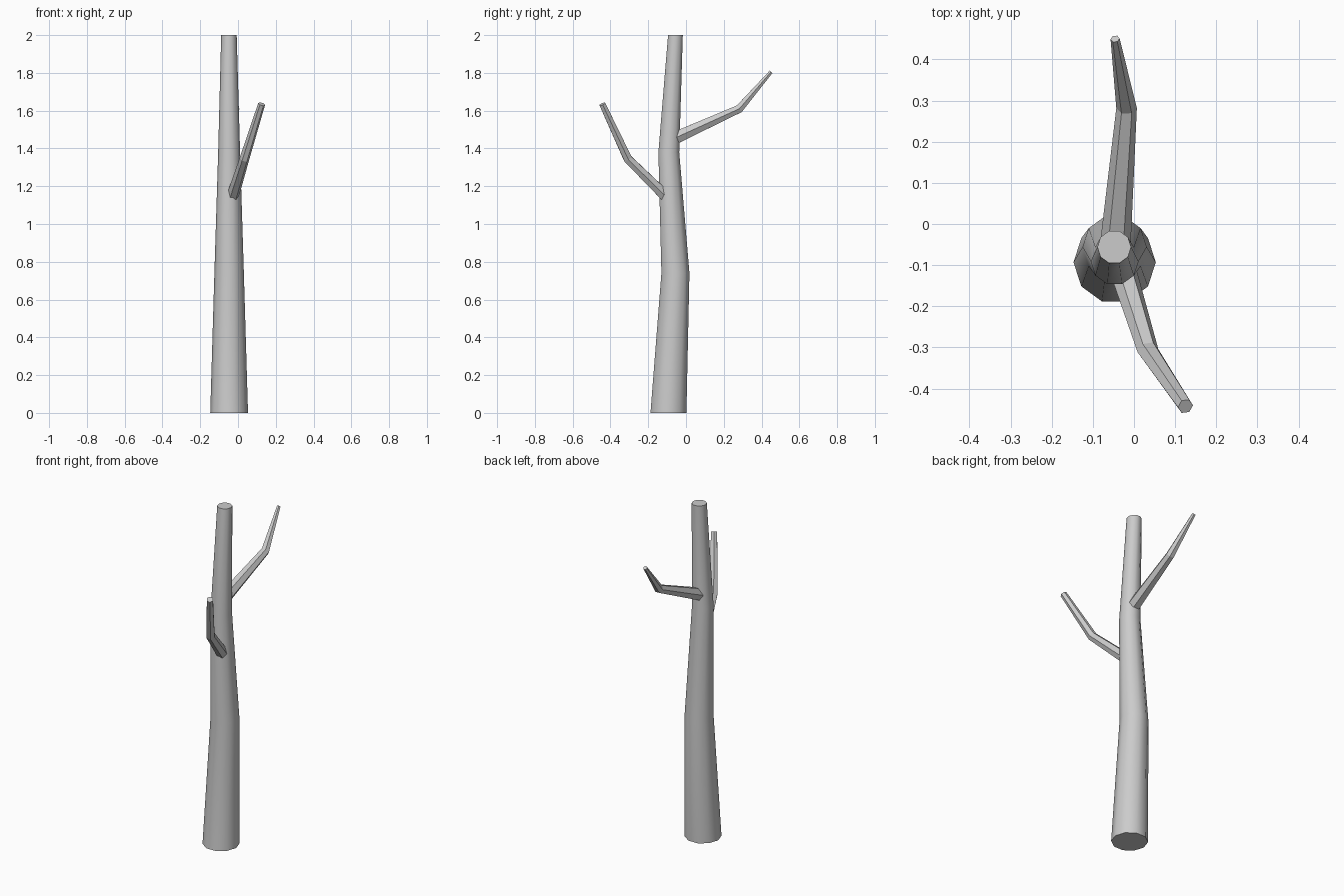
import bpy, bmesh, math
from mathutils import Vector

if "Cube" in bpy.data.objects:
    bpy.data.objects.remove(bpy.data.objects["Cube"])


def limb(name, path, radii, sides, smooth_angle=None, level=False, turn=0.0):
    """Tapered tube with flat ends; rings mitred at bends, or kept level."""
    pts = [Vector(p) for p in path]
    bm = bmesh.new()
    rings = []
    for i, (p, r) in enumerate(zip(pts, radii)):
        before = (p - pts[i - 1]).normalized() if i else Vector()
        after = (pts[i + 1] - p).normalized() if i < len(pts) - 1 else Vector()
        axis = Vector((0, 0, 1)) if level else (before + after).normalized()
        u = Vector((1, 0, 0))
        u = (u - axis * u.dot(axis)).normalized()
        v = axis.cross(u)
        angles = [turn + 2 * math.pi * k / sides for k in range(sides)]
        rings.append([bm.verts.new(p + r * (u * math.cos(a) + v * math.sin(a)))
                      for a in angles])
    for a, b in zip(rings, rings[1:]):
        for k in range(sides):
            n = (k + 1) % sides
            bm.faces.new((a[k], a[n], b[n], b[k]))
    bm.faces.new(rings[0][::-1])
    bm.faces.new(rings[-1])
    mesh = bpy.data.meshes.new(name)
    bm.to_mesh(mesh)
    bm.free()
    obj = bpy.data.objects.new(name, mesh)
    bpy.context.collection.objects.link(obj)
    if smooth_angle:
        bpy.ops.object.select_all(action='DESELECT')
        obj.select_set(True)
        bpy.context.view_layer.objects.active = obj
        bpy.ops.object.shade_smooth_by_angle(angle=math.radians(smooth_angle))
    return obj


# Gently bent trunk
limb("trunk",
     [(-0.047, -0.093, 0), (-0.047, -0.056, 0.74),
      (-0.047, -0.091, 1.38), (-0.048, -0.056, 2.0)],
     [0.1, 0.078, 0.058, 0.041], 10, smooth_angle=40, level=True)

# Lower branch, reaching forward
limb("front_branch",
     [(-0.037, -0.08, 1.12), (0.034, -0.308, 1.345), (0.125, -0.443, 1.635)],
     [0.034, 0.026, 0.019], 6)

# Upper branch, reaching back
limb("back_branch",
     [(-0.047, -0.07, 1.45), (-0.018, 0.282, 1.61), (-0.046, 0.45, 1.805)],
     [0.038, 0.025, 0.011], 6)
